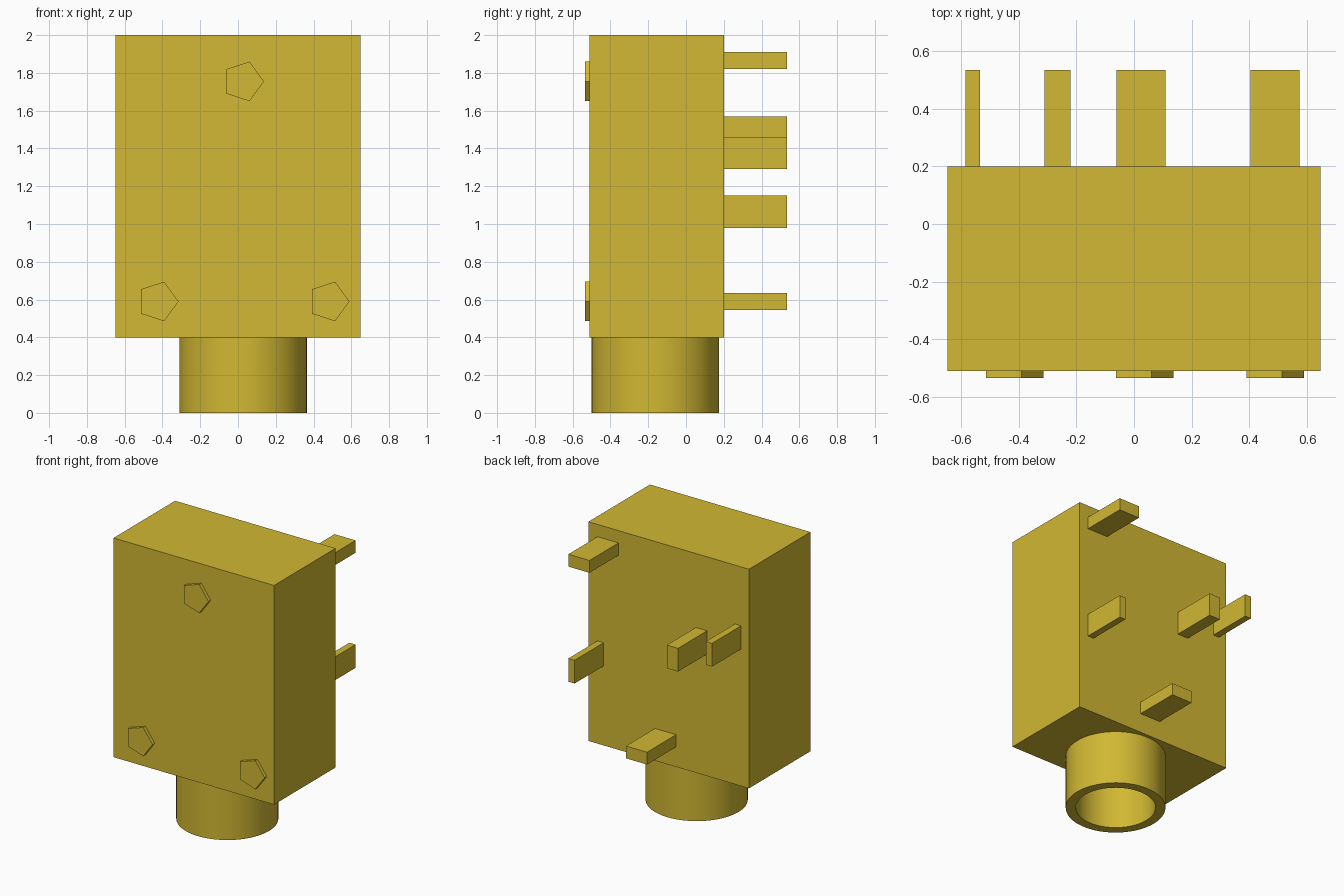
import bpy
import bmesh
import math
from mathutils import Matrix

cube = bpy.data.objects.get("Cube")
if cube:
    bpy.data.objects.remove(cube, do_unlink=True)

COLOUR = (0.64, 0.48, 0.033, 1.0)
mat = bpy.data.materials.new("mustard yellow")
mat.use_nodes = True
mat.diffuse_color = COLOUR
mat.node_tree.nodes["Principled BSDF"].inputs["Base Color"].default_value = COLOUR


def finish(name, bm):
    """Turn a bmesh into a coloured object."""
    bmesh.ops.recalc_face_normals(bm, faces=bm.faces[:])
    mesh = bpy.data.meshes.new(name)
    bm.to_mesh(mesh)
    bm.free()
    mesh.materials.append(mat)
    ob = bpy.data.objects.new(name, mesh)
    bpy.context.collection.objects.link(ob)
    return ob


def box(name, x, y, z):
    """Box from (min, max) ranges."""
    bm = bmesh.new()
    size = [b - a for a, b in (x, y, z)]
    mid = [(a + b) / 2 for a, b in (x, y, z)]
    bmesh.ops.create_cube(bm, size=1, matrix=Matrix.Translation(mid) @ Matrix.Diagonal((*size, 1)))
    return finish(name, bm)


def tube(name, centre, r_out, r_in, z0, z1, sides=64):
    """Hollow sleeve made by spinning its rectangular wall section."""
    bm = bmesh.new()
    cx, cy = centre
    section = [(r_out, z0), (r_out, z1), (r_in, z1), (r_in, z0)]
    rings = [[bm.verts.new((cx + r * math.cos(t), cy + r * math.sin(t), z)) for r, z in section]
             for t in (2 * math.pi * i / sides for i in range(sides))]
    for i, ring in enumerate(rings):
        after = rings[(i + 1) % sides]
        for j in range(4):
            k = (j + 1) % 4
            bm.faces.new((ring[j], after[j], after[k], ring[k]))
    ob = finish(name, bm)
    bpy.ops.object.select_all(action='DESELECT')
    ob.select_set(True)
    bpy.context.view_layer.objects.active = ob
    bpy.ops.object.shade_smooth_by_angle(angle=math.radians(30))
    return ob


def stud(name, x, z, y0=-0.535, y1=-0.51, r=0.11):
    """Five-sided locating stud with one corner towards +x."""
    bm = bmesh.new()
    angles = [2 * math.pi * i / 5 for i in range(5)]
    face = bm.faces.new([bm.verts.new((x + r * math.cos(a), y0, z + r * math.sin(a))) for a in angles])
    ext = bmesh.ops.extrude_face_region(bm, geom=[face], use_keep_orig=True)
    verts = [g for g in ext["geom"] if isinstance(g, bmesh.types.BMVert)]
    bmesh.ops.translate(bm, verts=verts, vec=(0, y1 - y0, 0))
    return finish(name, bm)


# Housing and socket sleeve
box("housing", (-0.648, 0.648), (-0.51, 0.20), (0.40, 2.0))
tube("socket_sleeve", (0.027, -0.162), 0.338, 0.27, 0.0, 0.40)

# Contact pins on the back
PINS = {
    "top_pin": ((0.405, 0.575), (1.82, 1.91)),
    "side_pin": ((0.525, 0.575), (0.98, 1.15)),
    "inner_pin": ((-0.31, -0.22), (1.29, 1.46)),
    "outer_pin": ((-0.585, -0.535), (1.40, 1.57)),
    "bottom_pin": ((-0.06, 0.11), (0.545, 0.635)),
}
for name, (x, z) in PINS.items():
    box(name, x, (0.20, 0.535), z)

# Locating studs on the front
for name, x, z in (("top_stud", 0.027, 1.755),
                   ("lower_right_stud", -0.425, 0.59),
                   ("lower_left_stud", 0.48, 0.59)):
    stud(name, x, z)
